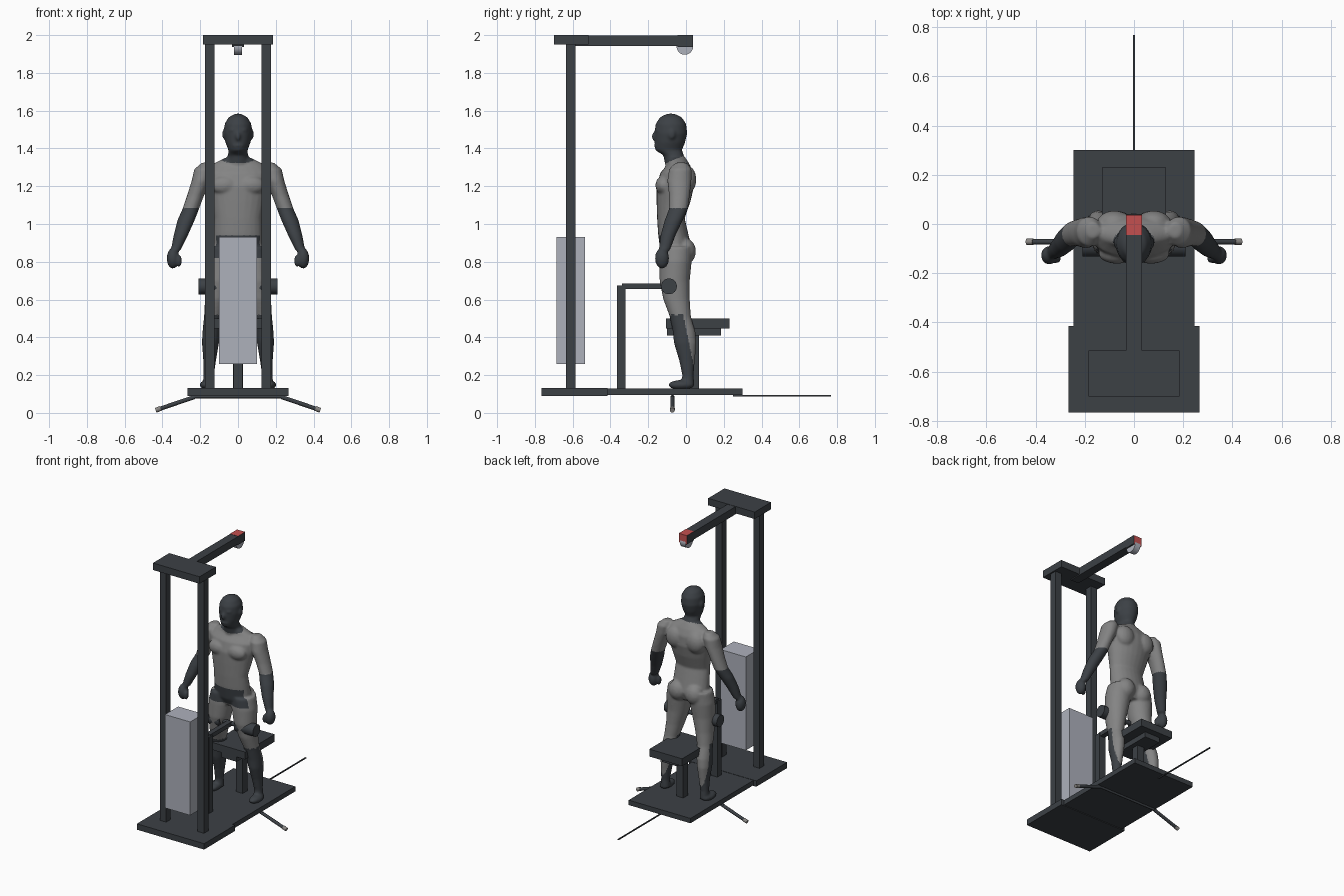
import bpy, bmesh, math
from mathutils import Vector, Matrix

cube = bpy.data.objects.get("Cube")
if cube:
    bpy.data.objects.remove(cube)


def material(name, rgb):
    m = bpy.data.materials.new(name)
    m.use_nodes = True
    col = (*rgb, 1)
    m.diffuse_color = col
    m.node_tree.nodes["Principled BSDF"].inputs["Base Color"].default_value = col
    return m


DARK = material("charcoal", (.045, .052, .06))
PALE = material("pale_steel", (.42, .44, .50))
SKIN = material("body_grey", (.23, .23, .23))
RED = material("red", (.55, .08, .08))
TIP = material("tip_grey", (.25, .24, .23))


def finish(name, bm, mats):
    mesh = bpy.data.meshes.new(name)
    bmesh.ops.recalc_face_normals(bm, faces=bm.faces)
    bm.to_mesh(mesh)
    bm.free()
    for m in mats:
        mesh.materials.append(m)
    ob = bpy.data.objects.new(name, mesh)
    bpy.context.collection.objects.link(ob)
    return ob


def box(name, x, y, z, mat=DARK):
    """Box from (low, high) pairs on each axis."""
    bm = bmesh.new()
    size = [b - a for a, b in (x, y, z)]
    mid = [(a + b) / 2 for a, b in (x, y, z)]
    bmesh.ops.create_cube(bm, size=1, matrix=Matrix.Translation(mid) @ Matrix.Diagonal((*size, 1)))
    return finish(name, bm, [mat])


def rod(name, a, b, r, mat=DARK, sides=24):
    """Cylinder between two points."""
    a, b = Vector(a), Vector(b)
    turn = (b - a).to_track_quat('Z', 'Y').to_matrix().to_4x4()
    bm = bmesh.new()
    bmesh.ops.create_cone(bm, cap_ends=True, segments=sides, radius1=r, radius2=r,
                          depth=(b - a).length, matrix=Matrix.Translation((a + b) / 2) @ turn)
    ob = finish(name, bm, [mat])
    for p in ob.data.polygons:
        p.use_smooth = len(p.vertices) == 4
    return ob


# Frame
box("base_rear", (-.245, .245), (-.42, .3), (.095, .13))
box("base_front", (-.267, .267), (-.765, -.415), (.09, .132))
box("top_plate", (-.185, .185), (-.7, -.515), (1.95, 2))
box("weight_stack", (-.1, .1), (-.685, -.535), (.26, .93), PALE)
box("boom", (-.032, .032), (-.6, -.045), (1.943, 1.998))
tip = box("boom_tip", (-.032, .032), (-.045, .036), (1.937, 2))
tip.data.materials.append(RED)
for p in tip.data.polygons:
    p.material_index = int(p.normal.z > .5 or p.normal.y > .5)
rod("pulley", (-.022, -.006, 1.94), (.022, -.006, 1.94), .044, PALE, 32)

# Seat and knee support
box("seat_post", (-.027, .027), (.015, .07), (.13, .42))
box("seat_bracket", (-.06, .06), (-.1, .185), (.41, .447))
box("seat", (-.13, .13), (-.105, .23), (.447, .5))
box("knee_post", (-.025, .025), (-.365, -.32), (.13, .675))
box("knee_arm", (-.018, .018), (-.34, -.09), (.655, .685))
rod("knee_shaft", (-.2, -.09, .67), (.2, -.09, .67), .015)

# Cables under the base
box("floor_cable", (-.004, .004), (.25, .768), (.088, .095))
rod("cross_cable", (-.25, -.072, .085), (.25, -.072, .085), .008, DARK, 12)

for s, side in ((1, "left"), (-1, "right")):
    xs = sorted((s * .125, s * .175))
    box(side + "_column", xs, (-.635, -.585), (.13, 1.955))
    rod(side + "_knee_roller", (s * .06, -.09, .67), (s * .21, -.09, .67), .042)
    start, joint, end = (Vector((s * x, -.072, z)) for x, z in ((.23, .084), (.41, .023), (.436, .014)))
    rod(side + "_handle", start, joint, .011, DARK, 16)
    rod(side + "_handle_tip", joint, end, .013, TIP, 16)

# Standing figure: horizontal elliptical sections (x, y, z, x radius, y radius)
TORSO = [(0, -.05, .8, .09, .06), (0, -.052, .86, .135, .085), (0, -.068, .95, .13, .08),
         (0, -.08, 1.03, .125, .073), (0, -.066, 1.12, .145, .09), (0, -.057, 1.2, .165, .1),
         (0, -.048, 1.27, .175, .088), (0, -.04, 1.315, .14, .06), (0, -.052, 1.35, .07, .05)]
HEAD = [(0, -.055, 1.3, .06, .052), (0, -.066, 1.365, .054, .055), (0, -.092, 1.39, .05, .07),
        (0, -.085, 1.43, .066, .08), (0, -.08, 1.48, .075, .087), (0, -.08, 1.53, .071, .081),
        (0, -.08, 1.565, .05, .058), (0, -.08, 1.584, .015, .02)]
ARM = [(.165, -.025, 1.325, .025, .03), (.18, -.03, 1.29, .052, .06), (.195, -.035, 1.23, .05, .064),
       (.225, -.035, 1.15, .045, .055), (.25, -.04, 1.08, .044, .05), (.275, -.065, 1.02, .046, .048),
       (.303, -.095, .94, .038, .04), (.33, -.115, .86, .026, .03)]
LEG = [(.08, -.05, .88, .078, .085), (.09, -.055, .8, .085, .085), (.1, -.06, .7, .075, .08),
       (.115, -.05, .6, .06, .07), (.13, -.03, .51, .05, .056), (.14, -.01, .43, .048, .06),
       (.146, -.004, .37, .045, .06), (.15, .005, .28, .034, .042), (.155, .01, .2, .028, .03),
       (.155, .01, .14, .032, .035)]
# Rounded masses: centre, radii
PAIRED = [((.07, -.12, 1.205), (.075, .042, .05)),    # chest
          ((.065, -.005, .855), (.065, .058, .07)),   # buttock
          ((.08, .005, 1.235), (.07, .05, .075)),     # shoulder blade
          ((.072, -.075, 1.475), (.012, .02, .028)),  # ear
          ((.345, -.127, .818), (.033, .038, .055)),  # hand
          ((.312, -.14, .805), (.015, .02, .033)),    # thumb
          ((.165, -.025, .148), (.038, .07, .026))]   # foot
SINGLE = [((0, -.163, 1.463), (.014, .02, .024)),     # nose
          ((0, -.155, 1.415), (.03, .014, .012)),     # mouth
          ((0, -.15, 1.497), (.05, .016, .01))]       # brow

body_bm = bmesh.new()


def loft(sections, s=1, sides=24):
    rings = []
    for x, y, z, rx, ry in sections:
        angles = [math.tau * i / sides for i in range(sides)]
        rings.append([body_bm.verts.new((s * (x + rx * math.cos(a)), y + ry * math.sin(a), z))
                      for a in angles])
    for lo, hi in zip(rings, rings[1:]):
        for i in range(sides):
            j = (i + 1) % sides
            body_bm.faces.new((lo[i], lo[j], hi[j], hi[i]))
    body_bm.faces.new(rings[0])
    body_bm.faces.new(rings[-1])


def blob(centre, radii, s=1):
    place = Matrix.Translation((s * centre[0], *centre[1:])) @ Matrix.Diagonal((*radii, 1))
    bmesh.ops.create_uvsphere(body_bm, u_segments=16, v_segments=10, radius=1, matrix=place)


loft(TORSO)
loft(HEAD)
for part in SINGLE:
    blob(*part)
for s in (1, -1):
    loft(ARM, s)
    loft(LEG, s)
    for part in PAIRED:
        blob(*part, s)
body = finish("figure", body_bm, [])

# Fuse the masses into one skin
fuse = body.modifiers.new("fuse", 'REMESH')
fuse.mode = 'VOXEL'
fuse.voxel_size = .008
soft = body.modifiers.new("soften", 'SMOOTH')
soft.factor = .5
soft.iterations = 4
deps = bpy.context.evaluated_depsgraph_get()
skin = bpy.data.meshes.new_from_object(body.evaluated_get(deps))
body.modifiers.clear()
body.data = skin
skin.materials.clear()
skin.materials.append(SKIN)
skin.materials.append(DARK)


def is_dark(c):
    x, y, z = abs(c.x), c.y, c.z
    head = z > 1.345 + .4 * (y + .05) and x < .1 and z > 1.31
    forearm = x > .19 and .7 < z < 1.085
    groin = .82 < z < .94 and y < -.1 and x < .19
    shin = z < .52 and y < .09 - .2 * z
    foot = z < .2
    return head or forearm or groin or shin or foot


for p in skin.polygons:
    p.use_smooth = True
    p.material_index = int(is_dark(p.center))
